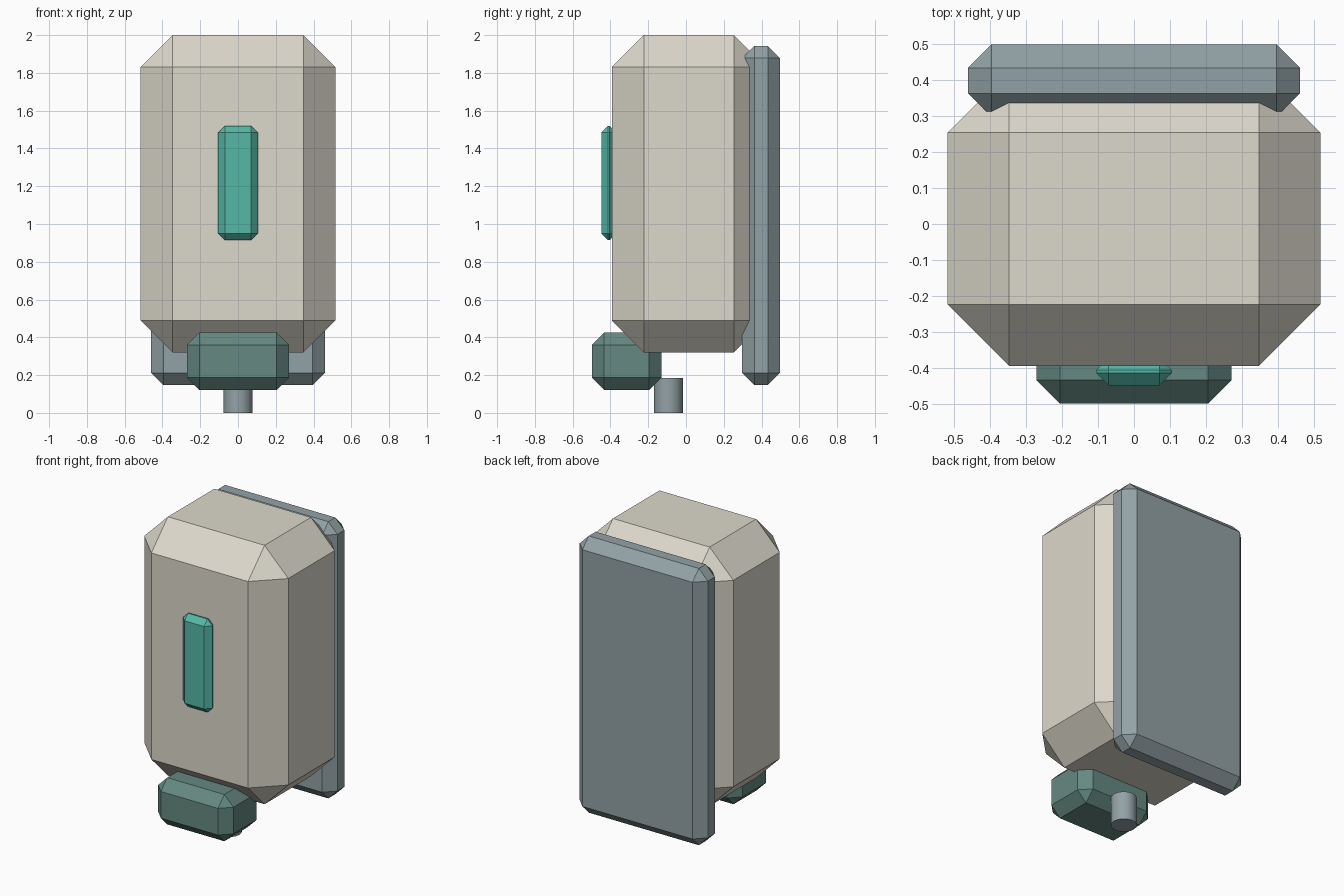
import bpy, bmesh

cube = bpy.data.objects.get("Cube")
if cube:
    bpy.data.objects.remove(cube, do_unlink=True)


def material(name, color):
    m = bpy.data.materials.new(name)
    m.use_nodes = True
    m.diffuse_color = (*color, 1)
    m.node_tree.nodes["Principled BSDF"].inputs["Base Color"].default_value = (*color, 1)
    return m


cream = material("warm cream", (0.72, 0.69, 0.60))
slate = material("slate grey", (0.29, 0.36, 0.38))
pine = material("dark pine", (0.13, 0.25, 0.22))
teal = material("bright teal", (0.09, 0.48, 0.38))


def finish(name, bm, mat, location):
    mesh = bpy.data.meshes.new(name)
    bm.to_mesh(mesh)
    bm.free()
    mesh.materials.append(mat)
    obj = bpy.data.objects.new(name, mesh)
    obj.location = location
    bpy.context.collection.objects.link(obj)
    return obj


def chamfered_box(name, mat, half_width, y, z, chamfer):
    """Box centred on x, with y and z ranges and every edge cut flat."""
    bm = bmesh.new()
    bmesh.ops.create_cube(bm, size=1)
    bmesh.ops.scale(bm, vec=(2 * half_width, y[1] - y[0], z[1] - z[0]), verts=bm.verts)
    bmesh.ops.bevel(bm, geom=bm.edges[:], offset=chamfer, segments=1,
                    affect='EDGES', clamp_overlap=True)
    return finish(name, bm, mat, (0, sum(y) / 2, sum(z) / 2))


# Main housing, rear mounting plate, lower block and front window
chamfered_box("housing", cream, 0.517, (-0.393, 0.423), (0.32, 2.0), 0.17)
chamfered_box("back_plate", slate, 0.46, (0.297, 0.498), (0.147, 1.943), 0.065)
chamfered_box("dispenser_block", pine, 0.27, (-0.498, -0.13), (0.122, 0.425), 0.065)
chamfered_box("front_window", teal, 0.105, (-0.448, -0.37), (0.915, 1.52), 0.035)

# Short round nozzle under the block
bm = bmesh.new()
bmesh.ops.create_cone(bm, cap_ends=True, segments=16, radius1=0.077, radius2=0.077, depth=0.185)
nozzle = finish("nozzle", bm, slate, (0, -0.093, 0.0925))
bpy.context.view_layer.objects.active = nozzle
nozzle.select_set(True)
bpy.ops.object.shade_smooth_by_angle()
